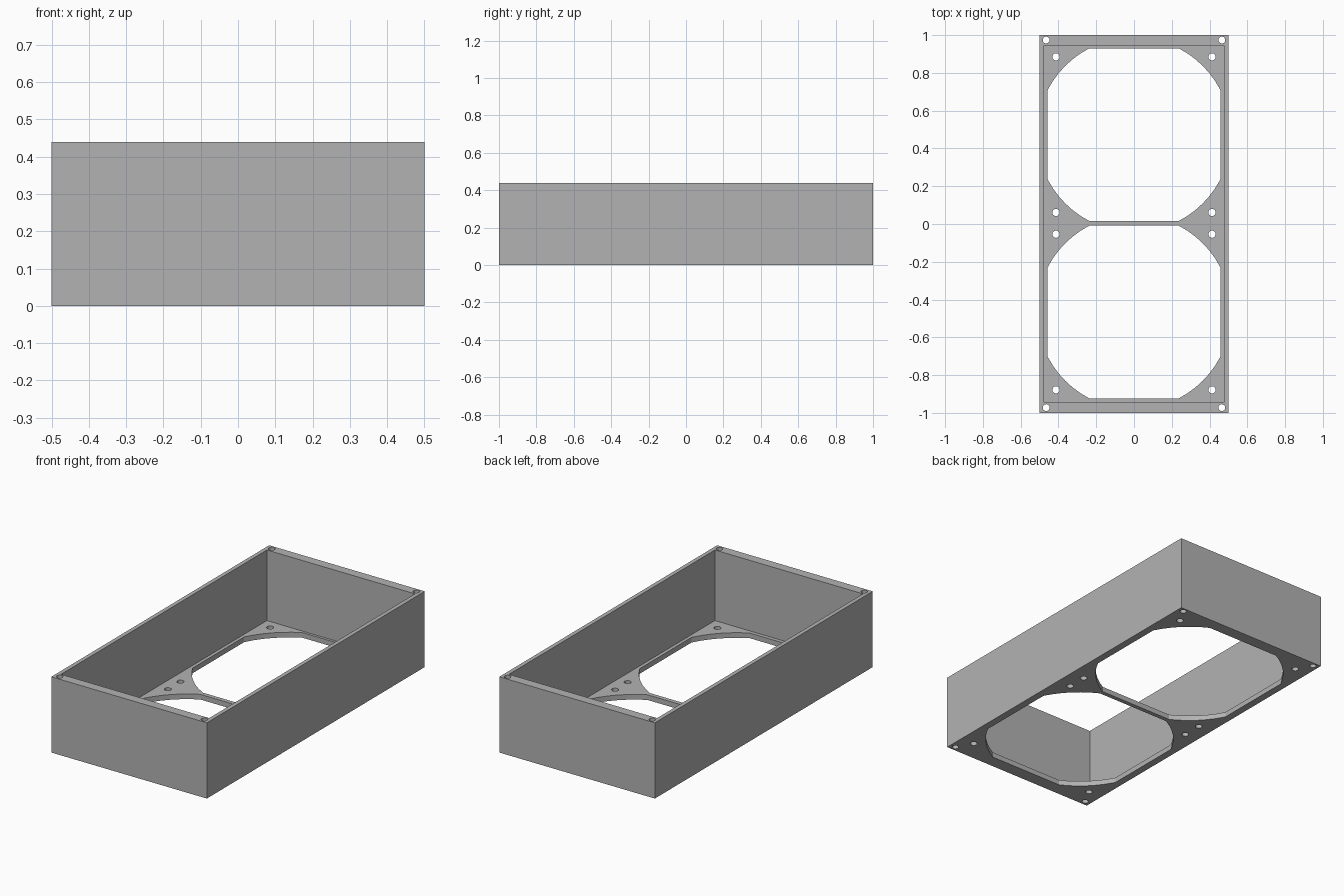
import bpy, bmesh, math

cube = bpy.data.objects.get("Cube")
if cube:
    bpy.data.objects.remove(cube, do_unlink=True)

HEIGHT, FLOOR = 0.44, 0.03
BAY_Y = (0.473, -0.466)          # centres of the two openings

grey = bpy.data.materials.new("plain grey")
grey.use_nodes = True
grey.diffuse_color = (0.45, 0.45, 0.45, 1)
grey.node_tree.nodes["Principled BSDF"].inputs["Base Color"].default_value = grey.diffuse_color


def rectangle(x, y, cy=0):
    return [(-x, cy - y), (x, cy - y), (x, cy + y), (-x, cy + y)]


def circle(cx, cy, r, n=24):
    return [(cx + r * math.cos(math.tau * i / n), cy + r * math.sin(math.tau * i / n))
            for i in range(n)]


def clipped_circle(cy, half, flat, steps=6):
    """Square with its corners replaced by arcs of one large circle."""
    r = math.hypot(half, flat)
    a = math.atan2(flat, half)
    sweep = math.pi / 2 - 2 * a
    return [(r * math.cos(t), cy + r * math.sin(t))
            for q in range(4) for i in range(steps + 1)
            for t in [q * math.pi / 2 + a + sweep * i / steps]]


def prisms(name, outlines, z0, z1):
    """One object holding an upright prism for each outline."""
    bm = bmesh.new()
    for outline in outlines:
        face = bm.faces.new([bm.verts.new((x, y, z0)) for x, y in outline])
        top = bmesh.ops.extrude_face_region(bm, geom=[face])["geom"]
        bmesh.ops.translate(bm, vec=(0, 0, z1 - z0),
                            verts=[v for v in top if isinstance(v, bmesh.types.BMVert)])
    bmesh.ops.recalc_face_normals(bm, faces=bm.faces)
    mesh = bpy.data.meshes.new(name)
    bm.to_mesh(mesh)
    bm.free()
    mesh.materials.append(grey)
    obj = bpy.data.objects.new(name, mesh)
    bpy.context.collection.objects.link(obj)
    return obj


# Open-topped tray
tray = prisms("tray", [rectangle(0.5, 1)], 0, HEIGHT)

# Cutters: inner cavity, large openings, floor screw holes, full-height corner holes
floor_holes = [circle(sx * 0.413, cy + sy * 0.412, 0.019)
               for cy in BAY_Y for sx in (-1, 1) for sy in (-1, 1)]
corner_holes = [circle(sx * 0.465, y, 0.018) for sx in (-1, 1) for y in (0.974, -0.972)]
cutters = [
    prisms("cavity_cutter", [rectangle(0.476, 0.945)], FLOOR, HEIGHT + 0.1),
    prisms("opening_cutter", [clipped_circle(cy, 0.457, 0.237) for cy in BAY_Y], -0.1, 0.1),
    prisms("floor_hole_cutter", floor_holes, -0.1, 0.1),
    prisms("corner_hole_cutter", corner_holes, -0.1, HEIGHT + 0.1),
]
for cutter in cutters:
    mod = tray.modifiers.new(cutter.name, "BOOLEAN")
    mod.operation = "DIFFERENCE"
    mod.solver = "EXACT"
    mod.object = cutter
    cutter.hide_render = True
    cutter.hide_set(True)

# Smooth the round holes, keep the box edges sharp
bpy.ops.object.select_all(action="DESELECT")
tray.select_set(True)
bpy.context.view_layer.objects.active = tray
for mod in list(tray.modifiers):
    bpy.ops.object.modifier_apply(modifier=mod.name)
bpy.ops.object.shade_smooth_by_angle(angle=math.radians(20))
for cutter in cutters:
    bpy.data.objects.remove(cutter, do_unlink=True)
